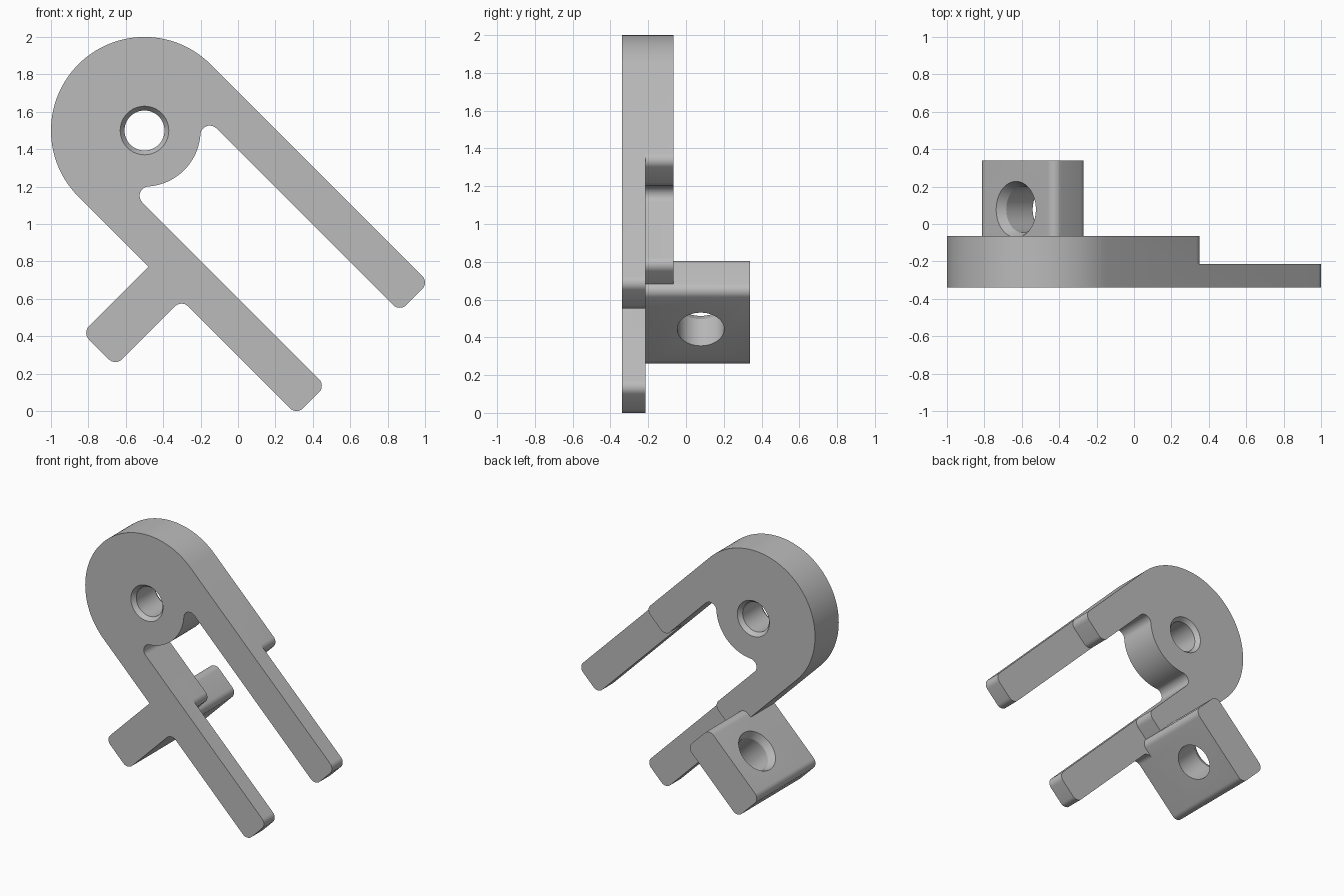
import bpy
import bmesh
from math import sin, cos, pi, sqrt, atan2, radians
from mathutils import Vector

cube = bpy.data.objects.get("Cube")
if cube:
    bpy.data.objects.remove(cube, do_unlink=True)

# Working frame: local x runs along the arms, local z across them, y is depth
HEAD_R, HUB_R, ROUND = 0.5, 0.3, 0.05
ARM_IN, ARM_OUT = 0.28, 0.5
FRONT, STEP, HEAD_BACK, LUG_BACK = -0.34, -0.215, -0.065, 0.34
TIP, STEP_END = 1.65, 0.73
LUG_TOP, LUG_BOTTOM, LUG_END, LUG_START = 0.53, 0.78, -1.0, -0.425

grey = bpy.data.materials.new("light_grey")
grey.use_nodes = True
colour = (0.5, 0.5, 0.5, 1)
grey.diffuse_color = colour
grey.node_tree.nodes["Principled BSDF"].inputs["Base Color"].default_value = colour


def arc(centre, r, start, end, n):
    return [Vector((centre[0] + r * cos(start + (end - start) * i / n),
                    centre[1] + r * sin(start + (end - start) * i / n)))
            for i in range(n + 1)]


def round_corners(points, skip=()):
    """Round the right-angled corners of an open path, keeping its two ends."""
    pts = [Vector(p) for p in points]
    out = [pts[0]]
    for i in range(1, len(pts) - 1):
        p = pts[i]
        if i in skip:
            out.append(p)
            continue
        a = (pts[i - 1] - p).normalized() * ROUND
        b = (pts[i + 1] - p).normalized() * ROUND
        for k in range(9):
            t = pi / 2 * k / 8
            out.append(p + a + b - b * cos(t) - a * sin(t))
    return out + [pts[-1]]


def make_object(name, bm):
    bmesh.ops.recalc_face_normals(bm, faces=bm.faces)
    mesh = bpy.data.meshes.new(name)
    bm.to_mesh(mesh)
    bm.free()
    mesh.materials.append(grey)
    obj = bpy.data.objects.new(name, mesh)
    bpy.context.collection.objects.link(obj)
    return obj


def skin(name, rings):
    """Close a solid through rings of equal point count."""
    bm = bmesh.new()
    loops = [[bm.verts.new(p) for p in ring] for ring in rings]
    n = len(loops[0])
    for lo, hi in zip(loops, loops[1:]):
        for i in range(n):
            j = (i + 1) % n
            bm.faces.new((lo[i], lo[j], hi[j], hi[i]))
    bm.faces.new(loops[0])
    bm.faces.new(loops[-1])
    return make_object(name, bm)


def extrude(name, outline, y0, y1):
    return skin(name, [[(p.x, y, p.y) for p in outline] for y in (y0, y1)])


def bore(name, axis, centre, profile, n=64):
    """Round cutter from (position, radius) pairs along y or x."""
    rings = []
    for pos, r in profile:
        ring = arc(centre, r, 0, 2 * pi * (n - 1) / n, n - 1)
        rings.append([(p.x, pos, p.y) if axis == "y" else (pos, p.x, p.y) for p in ring])
    cutter = skin(name, rings)
    cutter.hide_render = True
    return cutter


def fork_outline(tip, with_lug):
    """Round head with two parallel arms and a filleted hub between them."""
    lower = [(0, -ARM_OUT)]
    skip = ()
    if with_lug:
        lower += [(LUG_TOP, -ARM_OUT), (LUG_TOP, LUG_END),
                  (LUG_BOTTOM, LUG_END), (LUG_BOTTOM, -ARM_OUT)]
        skip = (1,)
    fv = ARM_IN - ROUND
    fu = sqrt((HUB_R + ROUND) ** 2 - fv ** 2)
    a = atan2(fv, fu)
    lower += [(tip, -ARM_OUT), (tip, -ARM_IN), (fu, -ARM_IN)]
    upper = [(fu, ARM_IN), (tip, ARM_IN), (tip, ARM_OUT), (0, ARM_OUT)]
    outline = arc((0, 0), HEAD_R, pi / 2, 3 * pi / 2, 64)[1:-1]
    outline += round_corners(lower, skip)
    outline += arc((fu, -fv), ROUND, 3 * pi / 2, pi - a, 12)[1:]
    outline += arc((0, 0), HUB_R, -a, a, 24)[1:-1]
    outline += arc((fu, fv), ROUND, pi + a, pi / 2, 12)[:-1]
    return outline + round_corners(upper)


def boolean(target, other, operation):
    mod = target.modifiers.new(operation.lower(), "BOOLEAN")
    mod.operation = operation
    mod.solver = "EXACT"
    mod.object = other
    bpy.ops.object.select_all(action="DESELECT")
    target.select_set(True)
    bpy.context.view_layer.objects.active = target
    bpy.ops.object.modifier_apply(modifier=mod.name)
    bpy.data.objects.remove(other, do_unlink=True)


# Front plate with long arms, thicker head behind it
bracket = extrude("fork_bracket", fork_outline(TIP, True), FRONT, STEP)
head = extrude("thick_head", fork_outline(STEP_END, False), STEP, HEAD_BACK)
boolean(bracket, head, "UNION")

# Rounded lug reaching backwards from the lower arm
mid = (LUG_TOP + LUG_BOTTOM) / 2
lug_path = [(mid, LUG_END), (LUG_BOTTOM, LUG_END), (LUG_BOTTOM, LUG_START),
            (LUG_TOP, LUG_START), (LUG_TOP, LUG_END), (mid, LUG_END)]
lug = extrude("lug", round_corners(lug_path)[:-1], STEP, LUG_BACK)
boolean(bracket, lug, "UNION")

# Pivot hole, chamfered on both faces
wide, narrow, depth = 0.13, 0.107, 0.03
pivot = bore("pivot_cutter", "y", (0, 0), [
    (FRONT - 0.1, wide), (FRONT, wide), (FRONT + depth, narrow),
    (HEAD_BACK - depth, narrow), (HEAD_BACK, wide), (HEAD_BACK + 0.1, wide)])
boolean(bracket, pivot, "DIFFERENCE")

# Lug hole, countersunk on its upper face
lug_hole = bore("lug_hole_cutter", "x", (0.078, -0.715), [
    (LUG_TOP - 0.1, 0.15), (LUG_TOP, 0.15), (LUG_TOP + 0.05, 0.124), (LUG_BOTTOM + 0.1, 0.124)])
boolean(bracket, lug_hole, "DIFFERENCE")

# Tilt into place
bracket.rotation_euler = (0, radians(45), 0)
bracket.location = (-0.5, 0, 1.5)
bpy.ops.object.select_all(action="DESELECT")
bracket.select_set(True)
bpy.context.view_layer.objects.active = bracket
bpy.ops.object.shade_smooth_by_angle(angle=radians(20))
